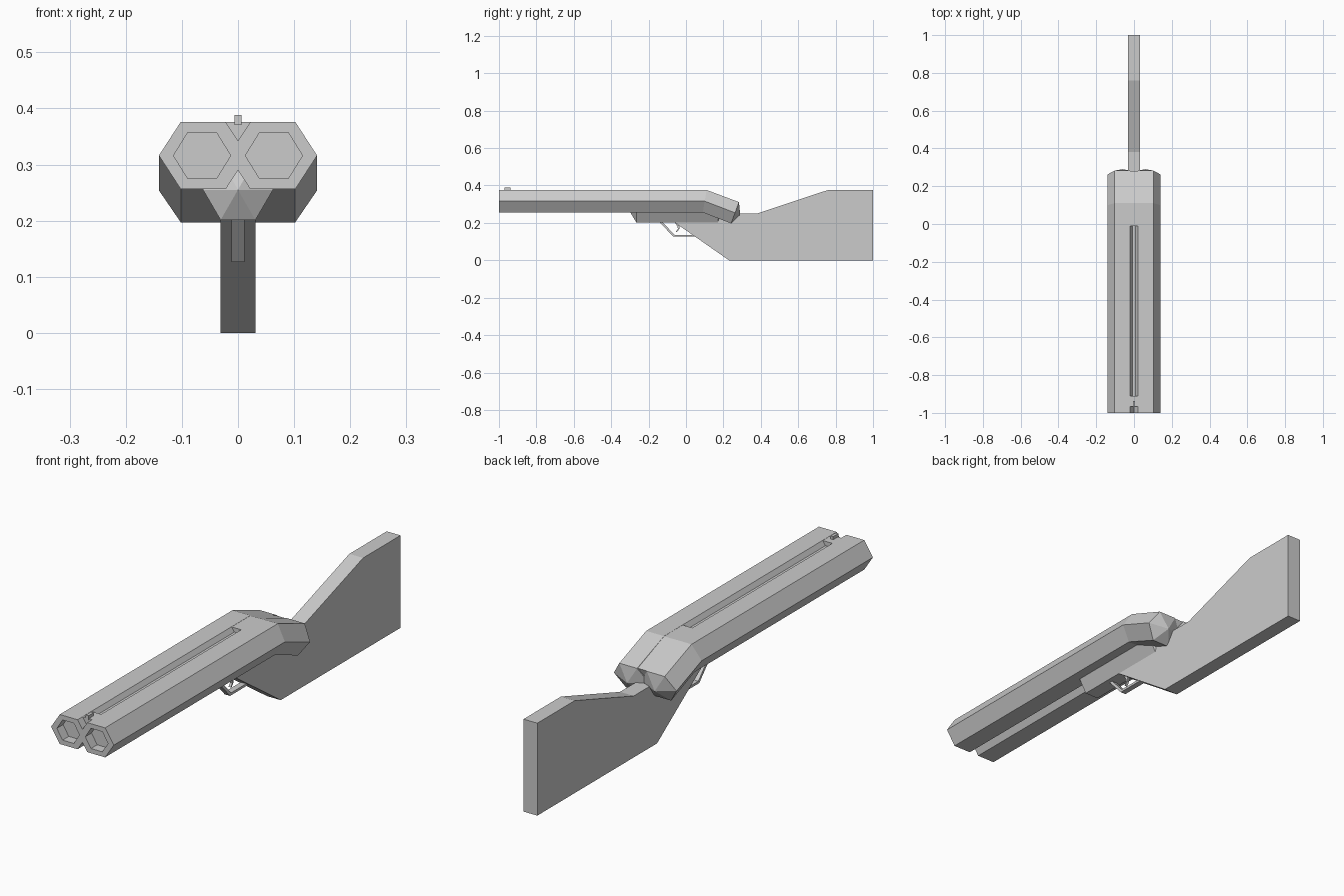
import bpy, bmesh, math

if "Cube" in bpy.data.objects:
    bpy.data.objects.remove(bpy.data.objects["Cube"])


def new_object(name, bm):
    bmesh.ops.recalc_face_normals(bm, faces=bm.faces[:])
    mesh = bpy.data.meshes.new(name)
    bm.to_mesh(mesh)
    bm.free()
    ob = bpy.data.objects.new(name, mesh)
    bpy.context.collection.objects.link(ob)
    return ob


def loft(rings, start_tip=None, end_tip=None):
    """Skin equal-length rings; ends become a flat cap or a pyramid."""
    bm = bmesh.new()
    rows = [[bm.verts.new(p) for p in ring] for ring in rings]
    n = len(rows[0])
    for a, b in zip(rows, rows[1:]):
        for i in range(n):
            bm.faces.new((a[i], a[(i + 1) % n], b[(i + 1) % n], b[i]))
    for row, tip in ((rows[0], start_tip), (rows[-1], end_tip)):
        if tip is None:
            bm.faces.new(row)
        else:
            t = bm.verts.new(tip)
            for i in range(n):
                bm.faces.new((row[i], row[(i + 1) % n], t))
    return bm


def hexagon(cx, y, cz, half_w, flat, half_h, lean=0.0):
    """Flat-topped hexagon facing y; lean shifts the top backwards."""
    shape = ((half_w, 0), (flat, 1), (-flat, 1), (-half_w, 0), (-flat, -1), (flat, -1))
    return [(cx + x, y + lean * s, cz + half_h * s) for x, s in shape]


def plate(name, profile, half_w):
    """Side profile of (y, z) points, extruded across x."""
    return new_object(name, loft([[(x, y, z) for y, z in profile] for x in (-half_w, half_w)]))


# Twin hexagonal barrels with bored muzzles and a bent, pointed breech
CX = 0.062
bm = loft([
    hexagon(0.064, -0.96, 0.316, 0.051, 0.0255, 0.041),
    hexagon(0.064, -1.0, 0.316, 0.051, 0.0255, 0.041),
    hexagon(CX, -1.0, 0.316, 0.079, 0.04, 0.060),
    hexagon(CX, 0.10, 0.316, 0.079, 0.04, 0.060, 0.01),
    hexagon(CX, 0.262, 0.254, 0.079, 0.04, 0.057, 0.021),
], end_tip=(CX, 0.29, 0.243))
bmesh.ops.bisect_plane(bm, geom=bm.verts[:] + bm.edges[:] + bm.faces[:],
                       plane_co=(0, 0, 0), plane_no=(-1, 0, 0), clear_outer=True)
barrels = new_object("barrels", bm)
barrels.modifiers.new("mirror", 'MIRROR')

# Rib between the barrels: low floor, raised bridge at the front and rear
plate("rib_floor", [(-0.965, 0.335), (-0.965, 0.358), (0.0, 0.358), (0.0, 0.335)], 0.009)
plate("rib_front_bridge", [(-0.967, 0.345), (-0.967, 0.3755), (-0.91, 0.3755), (-0.91, 0.345)], 0.022)
plate("rib_rear_bridge", [(-0.01, 0.345), (-0.01, 0.3755), (0.11, 0.3755),
                          (0.28, 0.3105), (0.268, 0.28), (0.10, 0.345)], 0.024)

# Front sight
plate("front_sight", [(-0.97, 0.37), (-0.97, 0.388), (-0.937, 0.388), (-0.937, 0.37)], 0.006)

# Hexagonal fore grip under the barrels
new_object("fore_grip", loft([hexagon(0, y, 0.255, 0.0625, 0.031, 0.054) for y in (-0.265, 0.17)],
                             (0, -0.297, 0.255), (0, 0.20, 0.255)))

# Stock
plate("stock", [(-0.06, 0.202), (0.23, 0.0), (1.0, 0.0), (1.0, 0.376),
                (0.76, 0.376), (0.38, 0.25), (0.15, 0.25)], 0.031)

# Trigger guard and trigger
plate("trigger_guard", [(-0.142, 0.205), (-0.068, 0.126), (0.06, 0.126), (0.06, 0.136),
                        (-0.062, 0.136), (-0.126, 0.205)], 0.012)
plate("trigger", [(-0.062, 0.205), (-0.046, 0.182), (-0.043, 0.168), (-0.054, 0.153),
                  (-0.049, 0.151), (-0.036, 0.167), (-0.036, 0.184), (-0.045, 0.205)], 0.005)
